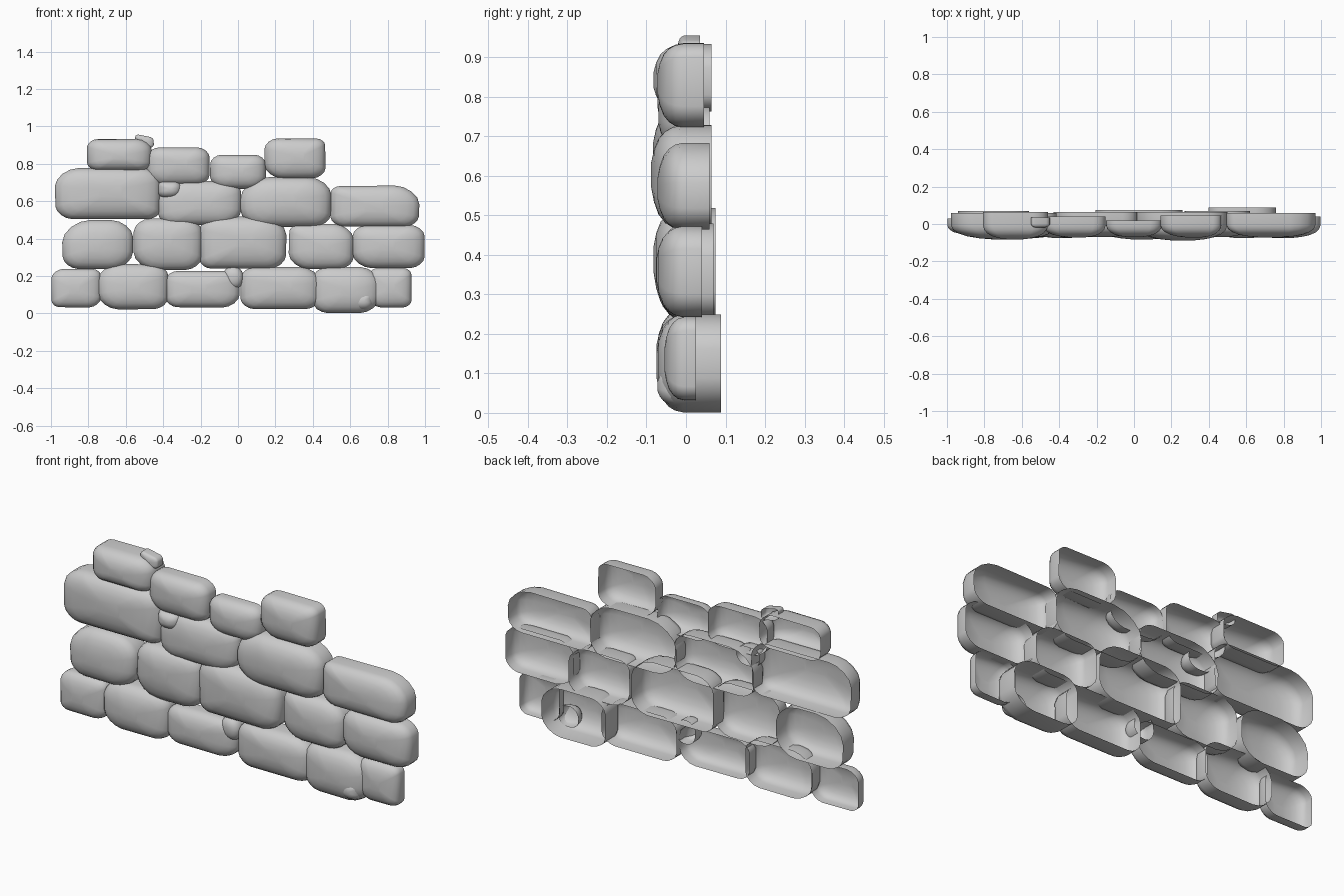
import bpy
import bmesh
import random
from math import sin, cos, pi

cube = bpy.data.objects.get("Cube")
if cube:
    bpy.data.objects.remove(cube, do_unlink=True)

grey = bpy.data.materials.new("stone grey")
grey.use_nodes = True
tone = (0.6, 0.6, 0.6, 1)
grey.diffuse_color = tone
grey.node_tree.nodes["Principled BSDF"].inputs["Base Color"].default_value = tone

rng = random.Random(4)
CORNER = {"s": 0.3, "m": 0.48, "l": 0.68, "x": 0.9}   # share of the half height
ARC = 4                                               # segments per rounded corner

# Domed face from its shoulder forwards: outline scale, share of the front depth
DOME = [(1, 0.1), (0.96, 0.38), (0.87, 0.6), (0.72, 0.79), (0.5, 0.92), (0.24, 1)]


def outline(w, h, corners):
    """Bowed rounded rectangle, corners given top left, top right, bottom right, bottom left."""
    points = []
    signs = [(-1, 1), (1, 1), (1, -1), (-1, -1)]
    for i, (sx, sz) in enumerate(signs):
        rz = CORNER[corners[i]] * h
        rx = min(rz * 1.25, 0.8 * w)
        for k in range(ARC + 1):
            a = pi - i * pi / 2 - k * pi / 2 / ARC
            x = sx * (w - rx) + rx * cos(a)
            z = sz * (h - rz) + rz * sin(a)
            points.append((x * (1 - 0.05 * (z / h) ** 2), z * (1 - 0.06 * (x / w) ** 2)))
    return points


def stone(name, left, right, low, high, front, back, corners="mmmm", lean=0):
    """Hollow stone face, open at the back; sizes in hundredths."""
    left, right, low, high, front, back = (
        v / 100 for v in (left, right, low, high, front, back))
    cx, cz = (left + right) / 2, (low + high) / 2
    w, h = (right - left) / 2, (high - low) / 2
    shape = outline(w, h, corners)
    shift_x, shift_z = rng.uniform(-0.15, 0.15) * w, rng.uniform(-0.1, 0.15) * h
    section = [(1, back)] + [(scale, front * share) for scale, share in DOME]
    bm = bmesh.new()
    rings = []
    for scale, y in section:
        slide = 1 - scale
        rings.append([bm.verts.new((cx + x * scale + shift_x * slide, y,
                                    cz + z * scale + shift_z * slide + lean * x))
                      for x, z in shape])
    n = len(shape)
    for outer, inner in zip(rings, rings[1:]):
        for i in range(n):
            j = (i + 1) % n
            bm.faces.new((outer[i], inner[i], inner[j], outer[j]))
    bm.faces.new(rings[-1])
    bmesh.ops.recalc_face_normals(bm, faces=bm.faces)
    # The shell is open, so make sure its front looks towards -y
    bm.faces.ensure_lookup_table()
    if bm.faces[-1].normal.y > 0:
        bmesh.ops.reverse_faces(bm, faces=bm.faces)
    for f in bm.faces:
        f.smooth = True
    mesh = bpy.data.meshes.new(name)
    bm.to_mesh(mesh)
    bm.free()
    mesh.materials.append(grey)
    bpy.context.collection.objects.link(bpy.data.objects.new(name, mesh))


# Courses of stones, left to right: left, right, low, high, front, back, corners
bottom_course = [
    (-100, -73, 3, 24, -5.5, 3, "msms"),
    (-75, -37, 2, 26.5, -7.5, 5, "lmml"),
    (-39, 1, 3, 23, -6.5, 4, "mmlm"),
    (1, 44, 2, 25, -7.5, 6, "mlmm"),
    (39.5, 76, 0, 25, -7.5, 8.8, "mllm"),
    (70, 93, 3, 24.5, -5.5, 2.5, "sssm"),
]
second_course = [
    (-94, -56, 23.5, 50, -7.5, 7, "xllm"),
    (-56, -19, 23, 51, -7.5, 4, "mmml"),
    (-21, 26, 23.5, 52, -8.2, 7.5, "mlms"),
    (27, 62, 23.5, 48, -7, 7, "slml"),
    (61, 100, 24, 47.5, -7.5, 4, "mmml"),
]
third_course = [
    (-98, -41, 50, 78, -8.3, 6, "lmsm"),
    (-43, 2, 47, 71, -7, 6.5, "xmlm"),
    (1, 50, 46, 73, -8.8, 6.5, "xlml"),
    (49, 97, 46, 68.5, -7.2, 6, "sxmm"),
]
top_course = [
    (-81, -46, 76, 93.5, -8.2, 6.5, "mlmm"),
    (-49, -15, 68.5, 89, -7.2, 4, "mmml"),
    (-15, 15, 66.5, 85, -7, 2, "mmll"),
    (14, 47, 72, 93.8, -7.2, 4.5, "msml"),
]
# Small filler stones, with the lean of the crooked one last
pebbles = [
    (-8, 3, 13, 25, -5, 4, "lxxx"),
    (61.5, 72.5, 1.5, 12, -7.2, -0.5, "xmll"),
    (-43, -30, 61.5, 71, -7.2, 2, "mlxl"),
    (-55, -45, 89, 95, -2, 3.5, "mmll", -0.2),
]

courses = {"bottom_stone": bottom_course, "second_row_stone": second_course,
           "third_row_stone": third_course, "top_stone": top_course, "pebble": pebbles}
for label, course in courses.items():
    for number, sizes in enumerate(course, 1):
        stone(f"{label}_{number}", *sizes)
